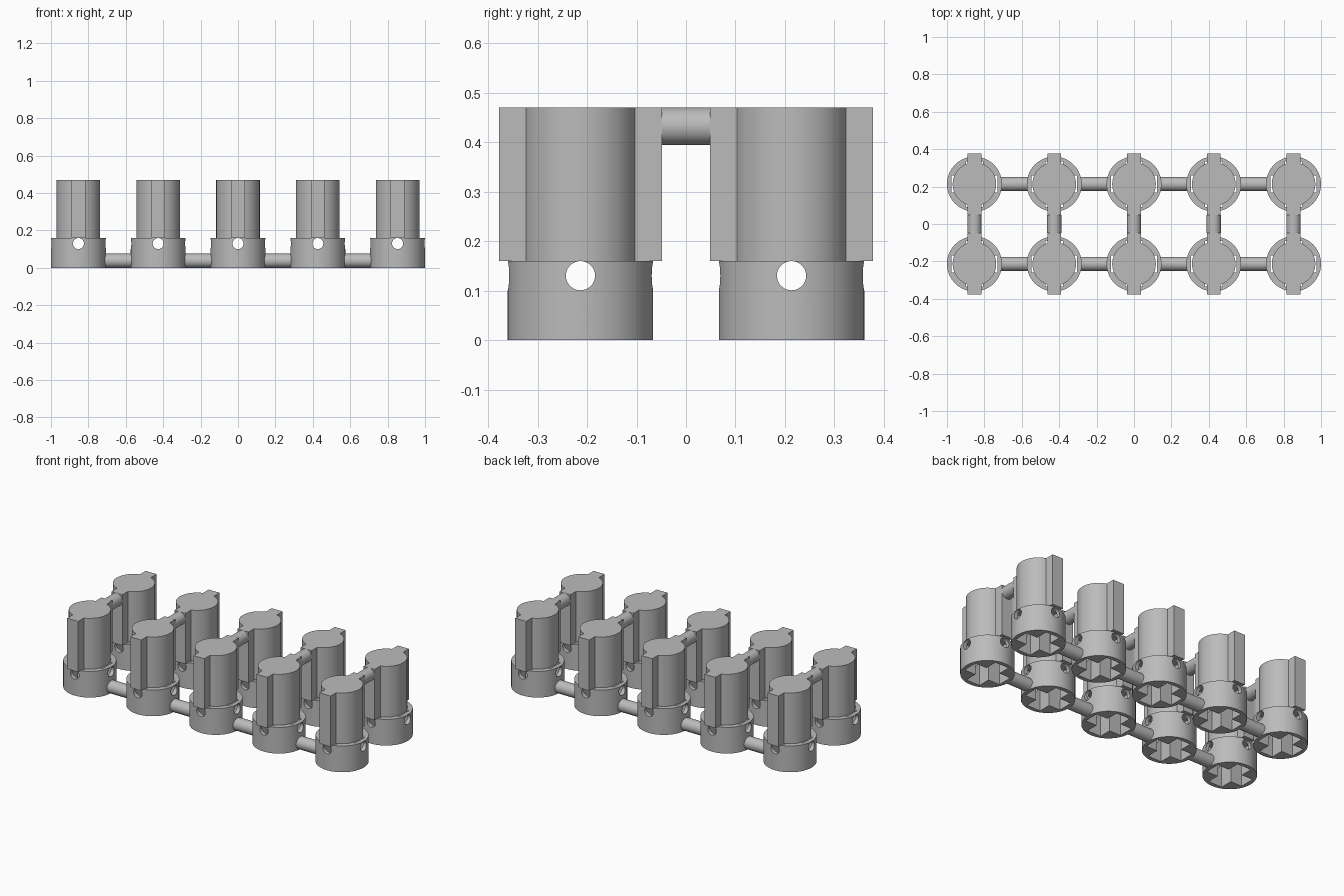
import bpy, bmesh, math
from mathutils import Matrix

if "Cube" in bpy.data.objects:
    bpy.data.objects.remove(bpy.data.objects["Cube"])

PITCH = 0.4265       # spacing of the connectors in x and y
COLLAR_R, COLLAR_H = 0.147, 0.16
PLUG_R, TOP = 0.1165, 0.47
RIB_W, RIB_REACH = 0.037, 0.165
ROD_R = 0.038
HOLE_R, HOLE_Z = 0.0295, 0.13
SLOT_L, SLOT_W = 0.122, 0.046

grey = bpy.data.materials.new("plain_grey")
grey.use_nodes = True
grey.diffuse_color = (0.5, 0.5, 0.5, 1)
grey.node_tree.nodes["Principled BSDF"].inputs["Base Color"].default_value = (0.5, 0.5, 0.5, 1)


def add_object(name, mesh, location=(0, 0, 0)):
    ob = bpy.data.objects.new(name, mesh)
    ob.location = location
    bpy.context.scene.collection.objects.link(ob)
    return ob


def finish(mesh):
    mesh.polygons.foreach_set("use_smooth", [True] * len(mesh.polygons))
    mesh.set_sharp_from_angle(angle=math.radians(30))
    if not mesh.materials:
        mesh.materials.append(grey)
    return mesh


def to_mesh(name, bm):
    bmesh.ops.recalc_face_normals(bm, faces=bm.faces)
    mesh = bpy.data.meshes.new(name)
    bm.to_mesh(mesh)
    bm.free()
    return finish(mesh)


def cylinder(name, radius, length, axis="Z", z=0, segments=64):
    turn = {"X": Matrix.Rotation(math.pi / 2, 4, "Y"),
            "Y": Matrix.Rotation(math.pi / 2, 4, "X"), "Z": Matrix()}[axis]
    bm = bmesh.new()
    bmesh.ops.create_cone(bm, cap_ends=True, segments=segments, radius1=radius,
                          radius2=radius, depth=length,
                          matrix=Matrix.Translation((0, 0, z)) @ turn)
    return to_mesh(name, bm)


def prism(name, outline, z0, z1):
    bm = bmesh.new()
    face = bm.faces.new([bm.verts.new((x, y, z0)) for x, y in outline])
    new = bmesh.ops.extrude_face_region(bm, geom=[face])["geom"]
    bmesh.ops.translate(bm, vec=(0, 0, z1 - z0),
                        verts=[v for v in new if isinstance(v, bmesh.types.BMVert)])
    return to_mesh(name, bm)


# Plug outline: a circle with a rib at the front and back
start = math.acos(RIB_W / PLUG_R)
side = [(PLUG_R * math.cos(a), PLUG_R * math.sin(a))
        for a in (-start + 2 * start * i / 28 for i in range(29))]
half = [(RIB_W, -RIB_REACH)] + side + [(RIB_W, RIB_REACH)]
plug_mesh = prism("plug", half + [(-x, -y) for x, y in half], COLLAR_H, TOP)

# Cross-shaped slot outline, one quarter turned four times
corner = [(SLOT_L, -SLOT_W), (SLOT_L, SLOT_W), (SLOT_W, SLOT_W)]
cross = []
for k in range(4):
    cross += corner
    corner = [(-y, x) for x, y in corner]

# Collar with the slot underneath and two crossing round holes
collar = add_object("collar_blank", cylinder("collar_blank", COLLAR_R, COLLAR_H, z=COLLAR_H / 2))
cutters = [add_object("slot_cutter", prism("slot_cutter", cross, -0.05, COLLAR_H + 0.05))]
for axis in "XY":
    cutters.append(add_object("hole_cutter_" + axis.lower(),
                              cylinder("hole_cutter", HOLE_R, 0.4, axis, HOLE_Z, 32)))
for c in cutters:
    c.hide_render = True
    mod = collar.modifiers.new(c.name, "BOOLEAN")
    mod.operation = "DIFFERENCE"
    mod.solver = "EXACT"
    mod.object = c
bpy.context.view_layer.update()
collar_mesh = finish(bpy.data.meshes.new_from_object(
    collar.evaluated_get(bpy.context.evaluated_depsgraph_get())))
for ob in cutters + [collar]:
    bpy.data.objects.remove(ob)

# Connecting rods: low ones along the rows, high ones between the rows
row_rod = cylinder("row_rod", ROD_R, PITCH - 2 * COLLAR_R + 0.016, "X", ROD_R, 48)
cross_rod = cylinder("cross_rod", ROD_R, PITCH - 2 * RIB_REACH, "Y", TOP - ROD_R, 48)

# Lay out two rows of five connectors
for i in range(-2, 3):
    x = i * PITCH
    add_object("cross_rod", cross_rod, (x, 0, 0))
    for s in (-1, 1):
        y = s * PITCH / 2
        add_object("collar", collar_mesh, (x, y, 0))
        add_object("plug", plug_mesh, (x, y, 0))
        if i < 2:
            add_object("row_rod", row_rod, (x + PITCH / 2, y, 0))
